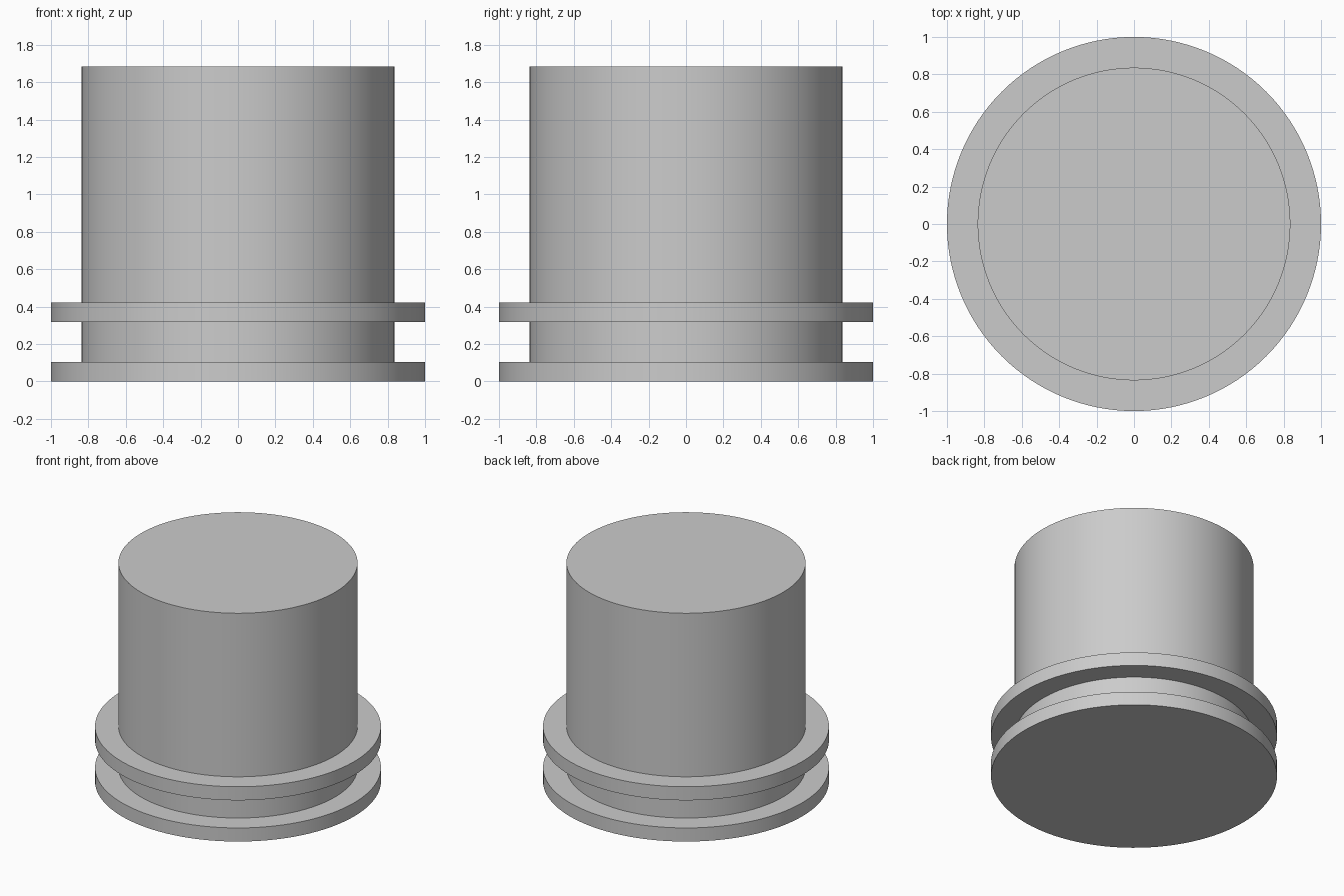
import bpy
import bmesh
from math import radians, tau
from mathutils import Vector

cube = bpy.data.objects.get("Cube")
if cube:
    bpy.data.objects.remove(cube, do_unlink=True)

SEGMENTS = 128
BODY_R, FLANGE_R = 0.836, 1.0
FLANGE_H, GROOVE_TOP, HEIGHT = 0.105, 0.318, 1.685

# Plain grey material
grey = bpy.data.materials.new("plain grey")
grey.use_nodes = True
colour = (0.6, 0.6, 0.6, 1)
grey.diffuse_color = colour
grey.node_tree.nodes["Principled BSDF"].inputs["Base Color"].default_value = colour


def lathe(name, profile):
    """Turn an (r, z) profile that starts and ends on the axis into a solid."""
    bm = bmesh.new()
    verts = [bm.verts.new((r, 0, z)) for r, z in profile]
    edges = [bm.edges.new(pair) for pair in zip(verts, verts[1:])]
    bmesh.ops.spin(bm, geom=verts + edges, cent=(0, 0, 0), axis=(0, 0, 1),
                   angle=tau, steps=SEGMENTS, use_merge=True)
    bmesh.ops.remove_doubles(bm, verts=bm.verts, dist=0.0001)
    bmesh.ops.recalc_face_normals(bm, faces=bm.faces)
    mesh = bpy.data.meshes.new(name)
    bm.to_mesh(mesh)
    bm.free()
    mesh.materials.append(grey)
    obj = bpy.data.objects.new(name, mesh)
    bpy.context.collection.objects.link(obj)
    bpy.ops.object.select_all(action="DESELECT")
    obj.select_set(True)
    bpy.context.view_layer.objects.active = obj
    bpy.ops.object.shade_smooth_by_angle(angle=radians(30))
    return obj


# Solid plug: base flange, groove, upper flange, tall cylindrical body
lathe("flanged_plug", [
    (0, 0), (FLANGE_R, 0), (FLANGE_R, FLANGE_H),
    (BODY_R, FLANGE_H), (BODY_R, GROOVE_TOP),
    (FLANGE_R, GROOVE_TOP), (FLANGE_R, GROOVE_TOP + FLANGE_H),
    (BODY_R, GROOVE_TOP + FLANGE_H), (BODY_R, HEIGHT), (0, HEIGHT),
])
